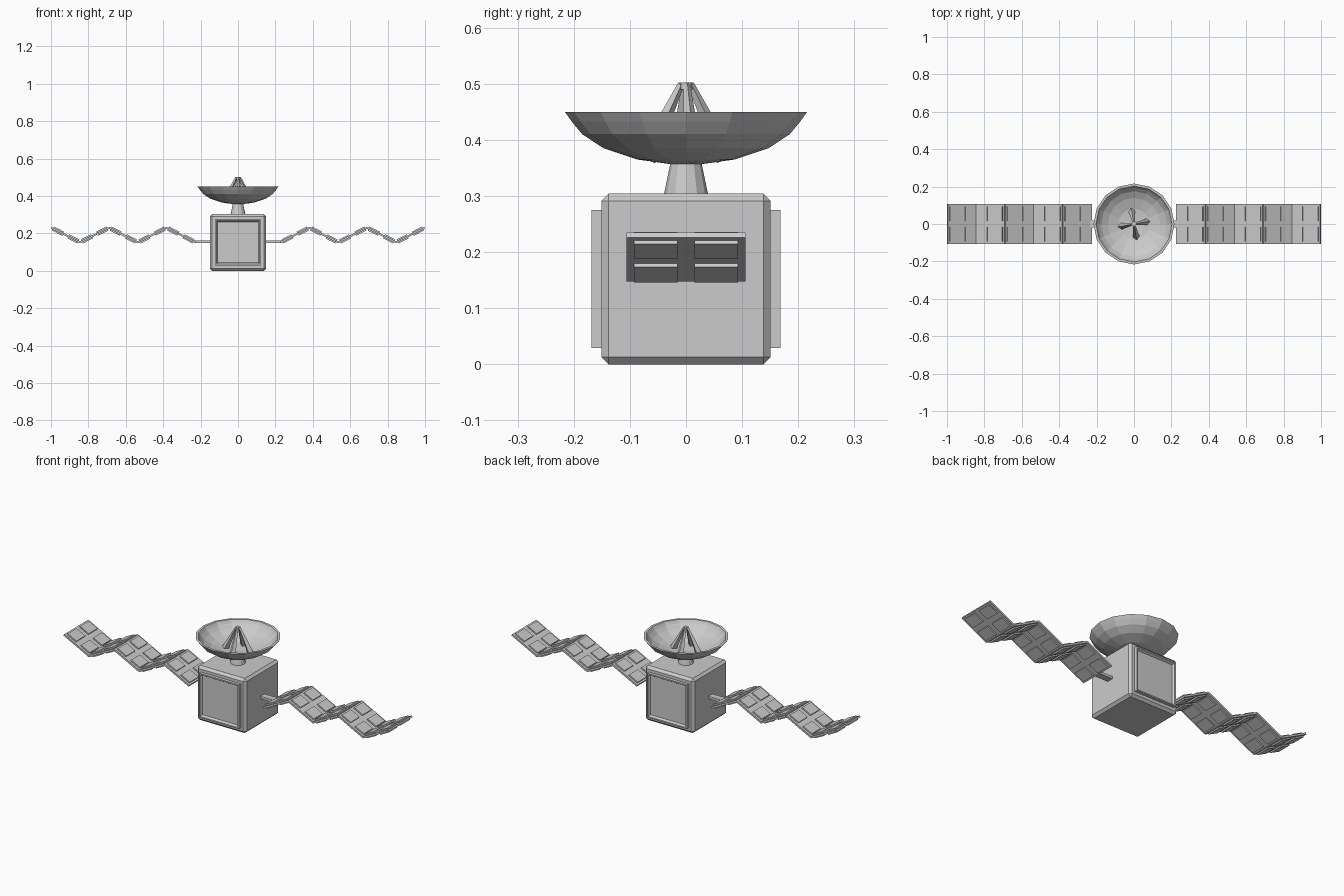
import bpy, bmesh, math
from mathutils import Matrix, Vector

if "Cube" in bpy.data.objects:
    bpy.data.objects.remove(bpy.data.objects["Cube"])


def finish(name, bm):
    bmesh.ops.recalc_face_normals(bm, faces=bm.faces)
    me = bpy.data.meshes.new(name)
    bm.to_mesh(me)
    bm.free()
    ob = bpy.data.objects.new(name, me)
    bpy.context.collection.objects.link(ob)
    return ob


def add_box(bm, center, size, mat=Matrix()):
    m = mat @ Matrix.Translation(center) @ Matrix.Diagonal((*size, 1))
    return bmesh.ops.create_cube(bm, size=1, matrix=m)


def lathe(name, profile, sides):
    bm = bmesh.new()
    vs = [bm.verts.new((r, 0, z)) for r, z in profile]
    es = [bm.edges.new(p) for p in zip(vs, vs[1:])]
    bmesh.ops.spin(bm, geom=vs + es, cent=(0, 0, 0), axis=(0, 0, 1),
                   angle=math.tau, steps=sides, use_duplicate=False)
    bmesh.ops.remove_doubles(bm, verts=bm.verts, dist=1e-4)
    return finish(name, bm)


# Chamfered body
bm = bmesh.new()
add_box(bm, (0, 0, 0.152), (0.302, 0.302, 0.304))
bmesh.ops.bevel(bm, geom=bm.edges[:], offset=0.013, segments=1, affect='EDGES')
finish("body", bm)

# Framed hatches on front and back, with a recessed centre
for name, s in (("front_hatch", -1), ("back_hatch", 1)):
    bm = bmesh.new()
    add_box(bm, (0, s * 0.156, 0.152), (0.246, 0.024, 0.246))
    bm.normal_update()
    face = max(bm.faces, key=lambda f: f.normal.y * s)
    bmesh.ops.inset_region(bm, faces=[face], thickness=0.010)
    bmesh.ops.inset_region(bm, faces=[face], thickness=0.010, depth=-0.012)
    finish(name, bm)

# Neck and dish
lathe("neck", [(0, 0.295), (0.041, 0.295), (0.027, 0.362), (0, 0.362)], 12)
lathe("dish", [(0, 0.357), (0.03, 0.357), (0.087, 0.365), (0.147, 0.385),
               (0.185, 0.410), (0.204, 0.433), (0.216, 0.450),
               (0.203, 0.450), (0.193, 0.434), (0.175, 0.415),
               (0.140, 0.394), (0.083, 0.374), (0, 0.367)], 16)

# Feed tripod: four tapered struts meeting at a small cap
bm = bmesh.new()
for k in range(4):
    a = math.radians(10 + 90 * k)
    d = Vector((math.cos(a), math.sin(a), 0))
    low, high = d * 0.072 + Vector((0, 0, 0.366)), d * 0.009 + Vector((0, 0, 0.499))
    axis = high - low
    m = (Matrix.Translation((low + high) / 2) @ Matrix.Rotation(a, 4, 'Z')
         @ Matrix.Rotation(-math.atan2(0.063, 0.133), 4, 'Y'))
    bmesh.ops.create_cone(bm, cap_ends=True, segments=4, radius1=0.018,
                          radius2=0.006, depth=axis.length, matrix=m)
bmesh.ops.create_cone(bm, cap_ends=True, segments=8, radius1=0.013, radius2=0.013,
                      depth=0.012, matrix=Matrix.Translation((0, 0, 0.496)))
finish("feed_struts", bm)

# Zigzag solar wings with raised cells on both faces
X0, STEP, LOW, HIGH = 0.228, 0.1540, 0.152, 0.230
for name, s in (("right", 1), ("left", -1)):
    bm = bmesh.new()
    for i in range(5):
        rise = (HIGH - LOW) * (1 if i % 2 == 0 else -1)
        length = math.hypot(STEP, rise)
        m = (Matrix.Translation((s * (X0 + STEP * (i + 0.5)), 0, (LOW + HIGH) / 2))
             @ Matrix.Rotation(-s * math.atan2(rise, STEP), 4, 'Y'))
        add_box(bm, (0, 0, 0), (length, 0.212, 0.010), m)
        for u in (-1, 1):
            for v in (-1, 1):
                add_box(bm, (u * 0.046, v * 0.054, 0), (0.060, 0.078, 0.024), m)
    finish(name + "_solar_wing", bm)

    # Arm joining the wing to the body
    bm = bmesh.new()
    add_box(bm, (s * 0.188, 0, 0.155), (0.092, 0.036, 0.014))
    finish(name + "_arm", bm)
